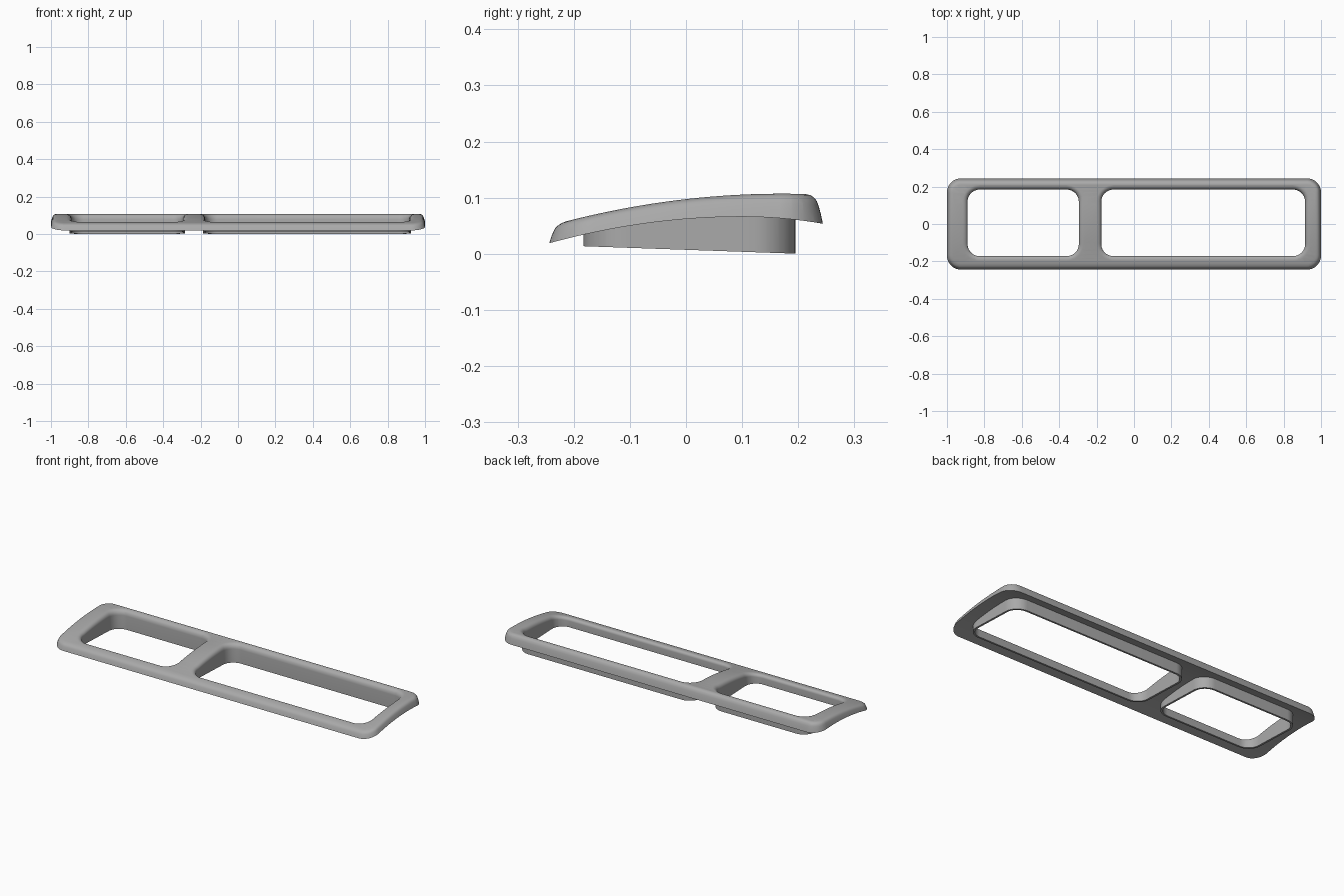
import bpy, bmesh, math

if "Cube" in bpy.data.objects:
    bpy.data.objects.remove(bpy.data.objects["Cube"])

OUTER = (-1.0, 1.0, -0.244, 0.244)
HOLES = [(-0.89, -0.295, -0.172, 0.184), (-0.175, 0.915, -0.172, 0.184)]


def top_z(y):
    return 0.107 - 0.335 * (y - 0.17) ** 2


def under_z(y):
    return 0.066 - (0.4 if y < 0.1 else 0.6) * (y - 0.1) ** 2


def collar_z(y):
    return 0.007 - 0.035 * y


def ring(bm, rect, grow, radius, level, steps=10):
    """Rounded rectangle loop, grown outward; level is stored in z."""
    x0, x1, y0, y1 = rect
    r = radius + grow
    corners = [(x1 - radius, y1 - radius), (x0 + radius, y1 - radius),
               (x0 + radius, y0 + radius), (x1 - radius, y0 + radius)]
    verts = []
    for q, (cx, cy) in enumerate(corners):
        for i in range(steps + 1):
            a = math.pi / 2 * (q + i / steps)
            verts.append(bm.verts.new((cx + r * math.cos(a), cy + r * math.sin(a), level)))
    return verts


def loft(bm, rect, radius, section):
    """Skin a chain of (grow, level) loops; return the first and last loop."""
    loops = [ring(bm, rect, g, radius, lv) for g, lv in section]
    for a, b in zip(loops, loops[1:]):
        n = len(a)
        for i in range(n):
            j = (i + 1) % n
            bm.faces.new((a[i], a[j], b[j], b[i]))
    return loops[0], loops[-1]


def cap(bm, loops):
    edges = [bm.edges.get((l[i], l[i - 1])) for l in loops for i in range(len(l))]
    bmesh.ops.triangle_fill(bm, edges=edges, use_beauty=True)


bm = bmesh.new()

# Outer edge: slightly drafted wall with a rounded shoulder
rim_section = [(0, 0), (-0.004, 0.35), (-0.008, 0.62), (-0.011, 0.77),
               (-0.016, 0.89), (-0.022, 0.96), (-0.03, 1)]
low, high = loft(bm, OUTER, 0.075, rim_section)
lower, upper = [low], [high]

# Openings: rolled lip, inner wall, and thin collar below the plate
lip_section = [(0.025, 1), (0.017, 0.96), (0.01, 0.87), (0.005, 0.74),
               (0.001, 0.55), (0, 0.35), (0, -1), (0.011, -1), (0.011, 0)]
for hole in HOLES:
    first, last = loft(bm, hole, 0.065, lip_section)
    upper.append(first)
    lower.append(last)

# Top skin and underside
cap(bm, upper)
cap(bm, lower)

# Slice across the depth so the plate can follow the arched profile
for k in range(-11, 12):
    bmesh.ops.bisect_plane(bm, geom=bm.verts[:] + bm.edges[:] + bm.faces[:], dist=1e-5,
                           plane_co=(0, k * 0.0207 + 0.0013, 0), plane_no=(0, 1, 0))

# Turn stored levels into real heights
for v in bm.verts:
    y, lv = v.co.y, v.co.z
    base = under_z(y)
    v.co.z = base + lv * ((top_z(y) - base) if lv > 0 else (base - collar_z(y)))

bmesh.ops.recalc_face_normals(bm, faces=bm.faces[:])
mesh = bpy.data.meshes.new("bezel_frame")
bm.to_mesh(mesh)
bm.free()
frame = bpy.data.objects.new("bezel_frame", mesh)
bpy.context.collection.objects.link(frame)

# Single grey plastic
grey = bpy.data.materials.new("grey_plastic")
grey.use_nodes = True
colour = (0.4, 0.4, 0.4, 1)
grey.diffuse_color = colour
grey.node_tree.nodes["Principled BSDF"].inputs["Base Color"].default_value = colour
mesh.materials.append(grey)

bpy.context.view_layer.objects.active = frame
frame.select_set(True)
bpy.ops.object.shade_smooth_by_angle(angle=math.radians(35))
